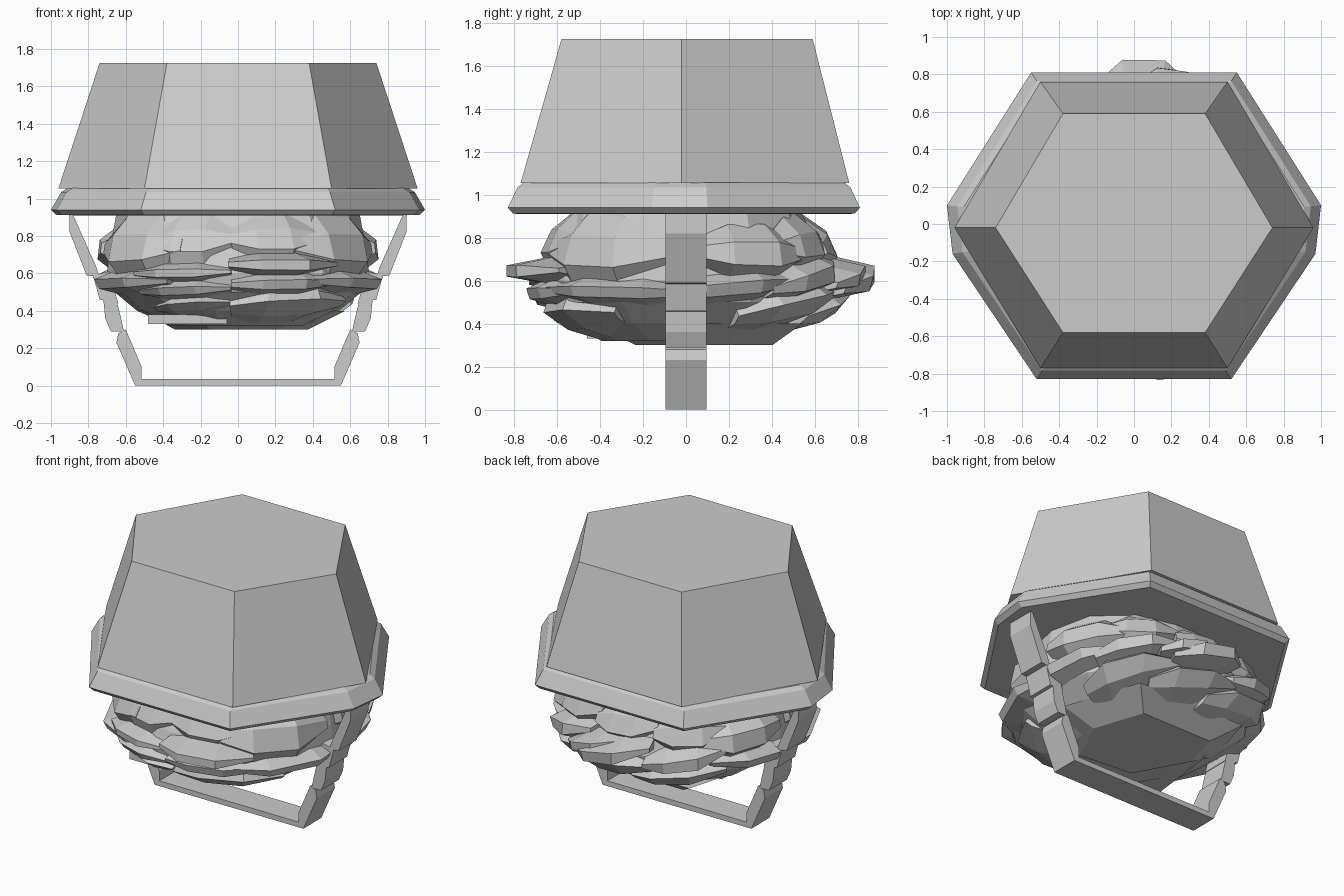
import bpy, bmesh
from math import sin, cos, radians

if "Cube" in bpy.data.objects:
    bpy.data.objects.remove(bpy.data.objects["Cube"])


def make(name, verts, faces):
    me = bpy.data.meshes.new(name)
    bm = bmesh.new()
    vs = [bm.verts.new(v) for v in verts]
    for f in faces:
        bm.faces.new([vs[i] for i in f])
    bmesh.ops.recalc_face_normals(bm, faces=bm.faces)
    bm.to_mesh(me)
    bm.free()
    ob = bpy.data.objects.new(name, me)
    bpy.context.collection.objects.link(ob)
    return ob


def loft(name, rings):
    """Closed skin through rings with equal point counts."""
    n = len(rings[0])
    verts = [p for r in rings for p in r]
    faces = [[k * n + i, k * n + (i + 1) % n, (k + 1) * n + (i + 1) % n, (k + 1) * n + i]
             for k in range(len(rings) - 1) for i in range(n)]
    faces += [list(range(n))[::-1], [(len(rings) - 1) * n + i for i in range(n)]]
    return make(name, verts, faces)


def hexa(rx, cx, y0, y1, z, ym=-0.02):
    return [(rx, ym, z), (cx, y1, z), (-cx, y1, z), (-rx, ym, z), (-cx, y0, z), (cx, y0, z)]


# tapered hexagonal crown
loft("hat_crown", [hexa(.96, .50, -.77, .76, 1.055), hexa(.74, .38, -.58, .59, 1.725)])


# flared brim with a shallow sloped underside
def brim(s, z):
    half = [(.52, -.83), (.97, -.16), (1.0, .10), (.55, .81)]
    return [(x * s, y * s, z) for x, y in half + [(-x, y) for x, y in reversed(half)]]


loft("hat_brim", [brim(.86, .91), brim(.97, .912), brim(1, .94), brim(.945, 1.035), brim(.91, 1.057)])


# rounded lump under the hat: height -> half width, half depth
PROFILE = [(.32, .38, .42), (.40, .56, .57), (.50, .68, .68), (.60, .72, .70),
           (.70, .71, .67), (.92, .67, .56)]


def surf(a, z, off=0):
    z2 = min(max(z, PROFILE[0][0]), PROFILE[-1][0])
    for p, q in zip(PROFILE, PROFILE[1:]):
        if z2 <= q[0]:
            t = (z2 - p[0]) / (q[0] - p[0])
            rx, ry = p[1] + t * (q[1] - p[1]), p[2] + t * (q[2] - p[2])
            break
    c, s = cos(radians(a)), sin(radians(a))
    r = (abs(c / rx) ** 2.4 + abs(s / ry) ** 2.4) ** (-1 / 2.4) + off
    return (r * c, r * s, z)


loft("head_core", [[surf(i * 360 / 14, z, -.02) for i in range(14)] for z, _, _ in PROFILE])


# faceted locks that wrap over the lump
def lock(name, a0, z0, a1, z1, h, bulge):
    rings = []
    for t, k in ((0, .45), (.28, .95), (.65, 1), (1, .35)):
        a, z = a0 + t * (a1 - a0), z0 + t * (z1 - z0)
        rings.append([surf(a, z + h * k, -.03), surf(a, z + h * k * .35, bulge * k),
                      surf(a, z - h * k * .5, bulge * k * .9), surf(a, z - h * k, -.03),
                      surf(a, z, -.14)])
    loft(name, rings)


# front plates, split a little left of the middle
for n, row in enumerate([(-94, .65, -48, .65, .065, .17), (-93, .54, -45, .55, .06, .06),
                         (-94, .41, -30, .44, .10, .05), (-93, .79, -50, .80, .13, .03),
                         (-136, .60, -93, .61, .05, .06), (-136, .50, -93, .52, .05, .05),
                         (-135, .41, -94, .44, .05, .05), (-132, .78, -92, .79, .14, .02)]):
    lock(f"front_lock_{n}", *row)

# side locks, mirrored left and right
for n, (a0, z0, a1, z1, h, b) in enumerate([(-64, .76, -6, .74, .17, .04), (-60, .56, 8, .54, .06, .08),
                                            (-6, .54, 44, .60, .07, .07), (4, .74, 50, .73, .13, .07)]):
    lock(f"right_lock_{n}", a0, z0, a1, z1, h, b)
    lock(f"left_lock_{n}", 180 - a0, z0, 180 - a1, z1, h, b)

# back locks: large overlapping diagonal rows
for i in range(3):
    a = 36 + i * 36
    lock(f"back_top_lock_{i}", a, .76, a + 38, .80, .13, .05)
    lock(f"back_middle_lock_{i}", a - 4, .56, a + 36, .68, .09, (.09, .20, .10)[i])
    lock(f"back_lower_lock_{i}", a - 14, .42, a + 36, .54, .10, .08)
lock("back_tip", 62, .58, 92, .68, .07, .16)

# flat lower jaw plates
loft("jaw_plate", [[(-.48, -.46, z), (-.06, -.46, z), (-.05, .2, z), (-.4, .2, z)] for z in (.33, .38)])
loft("jaw_base", [[(x * s, y * s + .14, z) for x, y in ((-.2, -.45), (.3, -.5), (.5, -.1), (.35, .35),
                                                     (-.35, .35), (-.45, 0))] for s, z in ((.75, .30), (1.15, .40))])

# chin strap: jointed side pieces and a bottom bar
STRAP = {
    "lower": [(.55, 0), (.65, .23), (.64, .28), (.60, .30), (.515, .10), (.515, 0)],
    "middle": [(.61, .29), (.68, .29), (.71, .36), (.72, .46), (.65, .46), (.63, .38)],
    "joint": [(.64, .44), (.74, .46), (.775, .59), (.69, .61)],
    "upper": [(.74, .58), (.81, .59), (.90, .82), (.90, .92), (.885, .92), (.76, .64)],
}
for part, pts in STRAP.items():
    for side, s in (("right", 1), ("left", -1)):
        loft(f"strap_{part}_{side}", [[(x * s, y, z) for x, z in pts] for y in (-.095, .095)])
loft("strap_bottom", [[(x, y, z) for x, y in ((-.53, -.095), (.53, -.095), (.53, .095), (-.53, .095))]
                      for z in (0, .035)])
